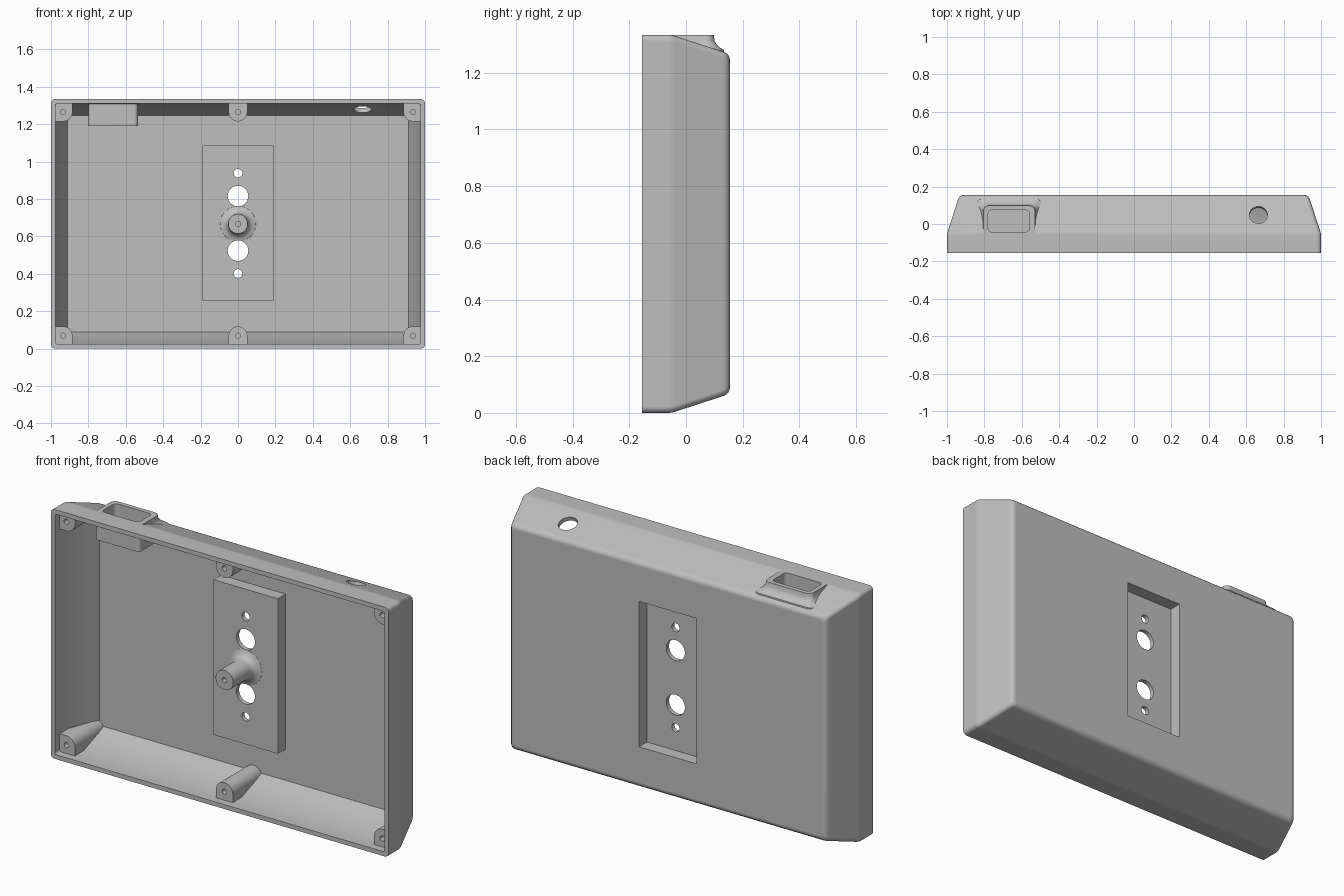
import bpy, bmesh, math
from mathutils import Vector

if "Cube" in bpy.data.objects:
    bpy.data.objects.remove(bpy.data.objects["Cube"], do_unlink=True)

H = 1.334            # overall height
MID = H / 2
BOSS_FRONT = -0.115  # front plane of the screw bosses

grey = bpy.data.materials.new("light_grey")
grey.use_nodes = True
colour = (0.52, 0.52, 0.52, 1)
grey.diffuse_color = colour
grey.node_tree.nodes["Principled BSDF"].inputs["Base Color"].default_value = colour


def loft(name, rings):
    """Closed solid through matching rings of 3D points."""
    bm = bmesh.new()
    loops = [[bm.verts.new(p) for p in ring] for ring in rings]
    n = len(loops[0])
    for a, b in zip(loops, loops[1:]):
        for i in range(n):
            j = (i + 1) % n
            bm.faces.new((a[i], a[j], b[j], b[i]))
    bm.faces.new(loops[0])
    bm.faces.new(loops[-1])
    bmesh.ops.recalc_face_normals(bm, faces=bm.faces)
    mesh = bpy.data.meshes.new(name)
    bm.to_mesh(mesh)
    bm.free()
    mesh.materials.append(grey)
    obj = bpy.data.objects.new(name, mesh)
    bpy.context.collection.objects.link(obj)
    return obj


def arc(cx, cy, r, start, end, n):
    steps = [math.radians(start + (end - start) * i / n) for i in range(n + 1)]
    return [(cx + r * math.cos(t), cy + r * math.sin(t)) for t in steps]


def rounded(x0, x1, y0, y1, r):
    """Rounded rectangle outline."""
    corners = [(x1 - r, y1 - r), (x0 + r, y1 - r), (x0 + r, y0 + r), (x1 - r, y0 + r)]
    return [p for k, (cx, cy) in enumerate(corners)
            for p in arc(cx, cy, r, 90 * k, 90 * k + 90, 8)]


def at_y(points, y):
    return [(a, y, b) for a, b in points]


def at_z(points, z):
    return [(a, b, z) for a, b in points]


def prism(name, points, y0, y1):
    return loft(name, [at_y(points, y0), at_y(points, y1)])


def rect(x0, x1, z0, z1):
    return [(x0, z0), (x1, z0), (x1, z1), (x0, z1)]


def revolve(name, x, z, profile, n=48):
    """Round part along y from (y, radius) pairs."""
    return loft(name, [at_y(arc(x, z, r, 0, 360, n)[:-1], y) for y, r in profile])


def combine(target, tool, operation):
    mod = target.modifiers.new("cut", 'BOOLEAN')
    mod.operation = operation
    mod.solver = 'EXACT'
    mod.object = tool
    with bpy.context.temp_override(object=target, active_object=target):
        bpy.ops.object.modifier_apply(modifier=mod.name)
    bpy.data.objects.remove(tool, do_unlink=True)


def tray(name, stations, r):
    """Rounded box narrowing along y from (y, inset) pairs."""
    return loft(name, [at_y(rounded(i - 1, 1 - i, i, H - i, r), y) for y, i in stations])


# Tapered outer body with softened back edge
case = tray("wall_case", [(-0.155, 0), (-0.062, 0), (-0.05, 0.001), (-0.036, 0.005),
                          (0.13, 0.059), (0.141, 0.064), (0.149, 0.071),
                          (0.1535, 0.08), (0.155, 0.09)], 0.022)

# Port collar, flaring into the sloping top wall
flare = [(1.25, 0.04), (1.28, 0.036), (1.29, 0.02), (1.30, 0.01), (1.312, 0.003), (H - 0.0005, 0)]
combine(case, loft("port_collar", [
    at_z(rounded(-0.805 - f, -0.53 + f, -0.07, 0.098 + f, 0.03), z) for z, f in flare]), 'UNION')

# Hollow interior, with the inner fittings left standing in it
cavity = tray("cavity", [(-0.3, 0.022), (-0.04, 0.025), (0.13, 0.088)], 0.012)
combine(cavity, prism("panel_block", rect(-0.19, 0.19, 0.255, 1.085), 0.065, 0.2), 'DIFFERENCE')

R = 0.05
screws = [(sx * 0.935, MID + sz * 0.598, sx, sz) for sx in (-1, 0, 1) for sz in (-1, 1)]
for x, z, sx, sz in screws:
    if sx:
        outline = [(x - sx * a, z - sz * b) for a, b in arc(0, 0, R, 0, 90, 8)]
        outline += [(x + sx * 0.1, z - sz * R), (x + sx * 0.1, z + sz * 0.1),
                    (x - sx * R, z + sz * 0.1)]
    else:
        outline = [(a, z - sz * b) for a, b in arc(0, 0, R, 0, 180, 16)]
        outline += [(-R, z + sz * 0.1), (R, z + sz * 0.1)]
    combine(cavity, prism("screw_boss", outline, BOSS_FRONT, 0.2), 'DIFFERENCE')

# Centre post with a filleted foot
combine(cavity, revolve("centre_post", 0, MID, [
    (BOSS_FRONT, 0.052), (0.025, 0.054), (0.04, 0.058), (0.052, 0.067),
    (0.06, 0.08), (0.064, 0.095), (0.08, 0.1)]), 'DIFFERENCE')

# Port housing hanging inside the top wall
housing = rounded(-0.80, -0.535, -0.07, 0.098, 0.02)
combine(cavity, loft("port_housing", [at_z(housing, 1.19), at_z(housing, 1.5)]), 'DIFFERENCE')
combine(case, cavity, 'DIFFERENCE')

# Recess in the back
combine(case, prism("recess", rect(-0.17, 0.17, 0.28, 1.058), 0.088, 0.3), 'DIFFERENCE')

# Port opening
opening = rounded(-0.78, -0.56, -0.042, 0.074, 0.02)
combine(case, loft("port_opening", [at_z(opening, 1.21), at_z(opening, 1.5)]), 'DIFFERENCE')

# Through holes in the panel
for offset, r in ((0.146, 0.055), (0.268, 0.023)):
    for s in (-1, 1):
        combine(case, revolve("panel_hole", 0, MID + 0.003 + s * offset,
                              [(0, r), (0.13, r)]), 'DIFFERENCE')

# Blind screw holes
for x, z in [(x, z) for x, z, _, _ in screws] + [(0, MID)]:
    combine(case, revolve("screw_hole", x, z, [(-0.3, 0.014), (-0.02, 0.014)], 24), 'DIFFERENCE')

# Cable hole square to the sloping top
axis = Vector((0, 0.31, 0.95)).normalized()
side = axis.cross(Vector((1, 0, 0)))
centre = Vector((0.665, 0.048, 1.30))
ring = [centre + Vector((a, 0, 0)) + side * b for a, b in arc(0, 0, 0.048, 0, 360, 48)[:-1]]
combine(case, loft("cable_hole", [[p + axis * d for p in ring] for d in (-0.1, 0.1)]), 'DIFFERENCE')

# Smooth curves, crisp edges
bpy.ops.object.select_all(action='DESELECT')
case.select_set(True)
bpy.context.view_layer.objects.active = case
bpy.ops.object.shade_smooth_by_angle(angle=math.radians(28))
weighted = case.modifiers.new("weighted_normals", 'WEIGHTED_NORMAL')
weighted.keep_sharp = True
